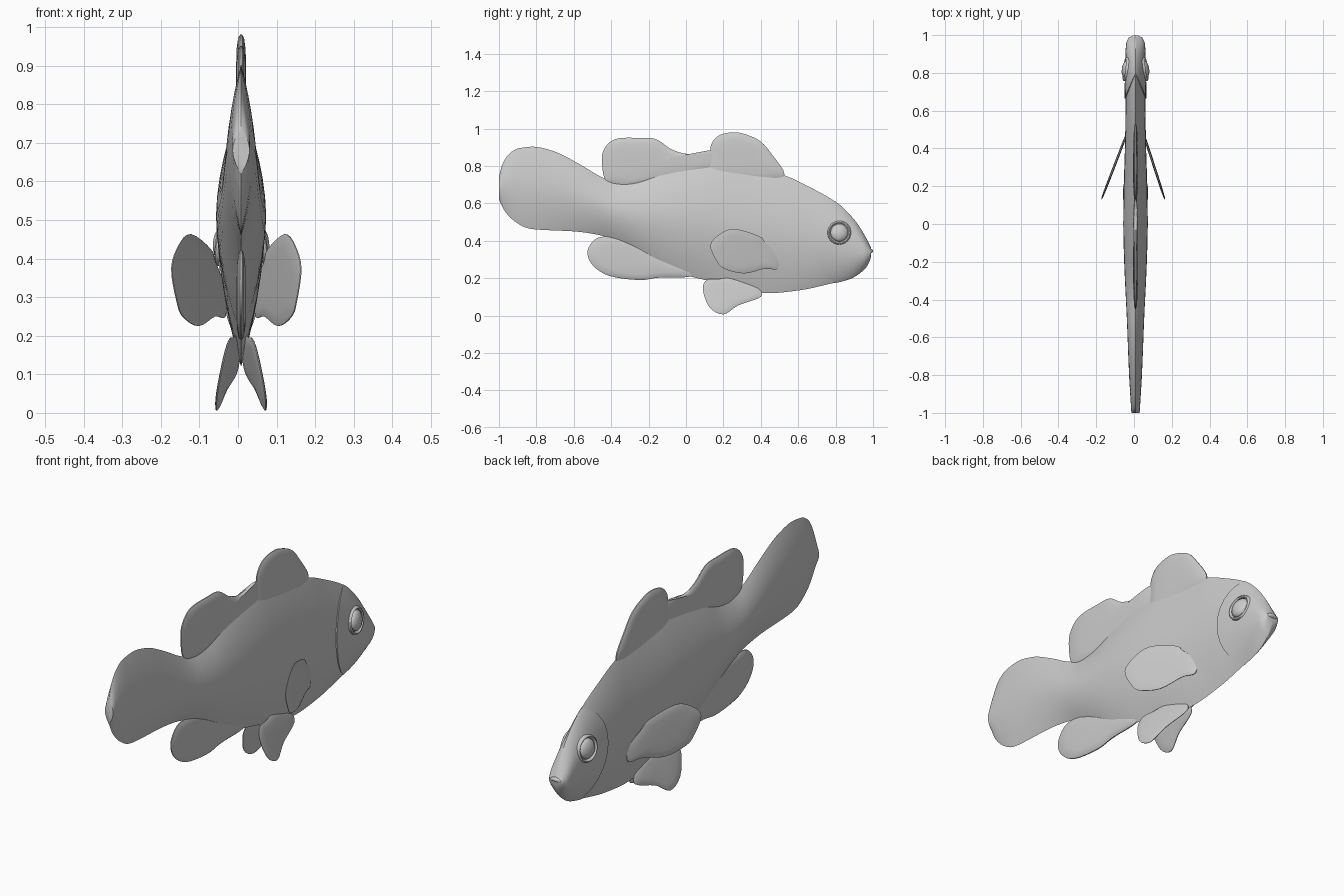
import bpy, bmesh, math
from mathutils import Vector

if "Cube" in bpy.data.objects:
    bpy.data.objects.remove(bpy.data.objects["Cube"])

grey = bpy.data.materials.new("grey")
grey.diffuse_color = (0.604, 0.604, 0.604, 1)
grey.use_nodes = True
grey.node_tree.nodes["Principled BSDF"].inputs["Base Color"].default_value = grey.diffuse_color
CX = 0.008   # the body sits slightly off the centre line

# Body profile tables along y: top edge, bottom edge, half width
TOP = [(-1, .74), (-.985, .80), (-.95, .86), (-.9, .893), (-.82, .903), (-.72, .883), (-.57, .81),
       (-.46, .745), (-.37, .712), (-.275, .722), (-.14, .773), (.02, .805), (.125, .812), (.34, .785),
       (.516, .752), (.66, .687), (.8, .607), (.9, .51), (.965, .41), (.99, .36)]
BOT = [(-1, .62), (-.97, .56), (-.917, .505), (-.85, .468), (-.8, .46), (-.6, .45), (-.46, .43),
       (-.355, .39), (-.25, .335), (-.14, .27), (.02, .21), (.125, .185), (.28, .14), (.446, .12),
       (.607, .135), (.77, .17), (.875, .197), (.955, .25), (.985, .30), (.99, .32)]
WID = [(-1, .022), (-.8, .034), (-.5, .046), (-.2, .06), (0, .065), (.2, .062), (.45, .055),
       (.8, .05), (.95, .045), (.99, .032)]


def curve(tab, y):
    """Smooth interpolation without overshoot."""
    y = min(max(y, tab[0][0]), tab[-1][0])
    i = 0
    while i < len(tab) - 2 and y > tab[i + 1][0]:
        i += 1

    def slope(k):
        return (tab[k + 1][1] - tab[k][1]) / (tab[k + 1][0] - tab[k][0])

    def tangent(k):
        if k == 0 or k == len(tab) - 1:
            return slope(min(k, len(tab) - 2))
        a, b = slope(k - 1), slope(k)
        return 2 * a * b / (a + b) if a * b > 0 else 0

    (y0, v0), (y1, v1) = tab[i], tab[i + 1]
    h = y1 - y0
    s = (y - y0) / h
    return ((2*s**3 - 3*s*s + 1) * v0 + (s**3 - 2*s*s + s) * h * tangent(i)
            + (3*s*s - 2*s**3) * v1 + (s**3 - s*s) * h * tangent(i + 1))


def half_width(y, t):
    p = 1.8 + 0.7 * max(0, (y - .5) / .5)
    return curve(WID, y) * max(0, 1 - abs(t) ** p)


def skin_point(y, theta, grow=0.0):
    t = math.cos(theta)
    a, b = curve(TOP, y), curve(BOT, y)
    z = (a + b) / 2 + t * ((a - b) / 2 + grow * .4)
    w = half_width(y, t) + grow * abs(math.sin(theta))
    return Vector((CX + math.copysign(w, math.sin(theta)), y, z))


def finish(name, bm, angle=40):
    bmesh.ops.remove_doubles(bm, verts=bm.verts, dist=1e-5)
    bmesh.ops.recalc_face_normals(bm, faces=bm.faces)
    me = bpy.data.meshes.new(name)
    bm.to_mesh(me)
    bm.free()
    me.materials.append(grey)
    ob = bpy.data.objects.new(name, me)
    bpy.context.collection.objects.link(ob)
    bpy.ops.object.select_all(action='DESELECT')
    ob.select_set(True)
    bpy.context.view_layer.objects.active = ob
    bpy.ops.object.shade_smooth_by_angle(angle=math.radians(angle))
    return ob


def loft(name, rings, angle=40):
    bm = bmesh.new()
    rows = [[bm.verts.new(p) for p in r] for r in rings]
    n = len(rows[0])
    for r, q in zip(rows, rows[1:]):
        for k in range(n):
            bm.faces.new((r[k], r[(k + 1) % n], q[(k + 1) % n], q[k]))
    bm.faces.new(rows[0])
    bm.faces.new(rows[-1])
    return finish(name, bm, angle)


# Body with tail
ANG = [2 * math.pi * (k + .001) / 36 for k in range(36)]
ys = [-.005 - .995 * math.cos(math.pi * i / 72) for i in range(73)]
loft("body", [[skin_point(y, a) for a in ANG] for y in ys], 50)

# Head with a raised gill cover edge curving round the cheek
rings = []
for i in range(-1, 25):
    u = max(i, 0) / 24
    grow = -.004 if i < 0 else .006 * (1 - u ** 6)
    ring = []
    for a in ANG:
        y0 = .665 + .13 * math.cos(a) ** 2
        ring.append(skin_point(y0 + (.99 - y0) * math.sin(u * math.pi / 2), a, grow))
    rings.append(ring)
loft("head", rings, 40)


def fin(name, outline, thick, place):
    """Thin lens-shaped blade from a smoothed (y, z) outline; place gives x."""
    pts = [Vector(p) for p in outline]
    n, loop = len(pts), []
    for i in range(n):
        a, b, c, d = (pts[(i + k) % n] for k in (-1, 0, 1, 2))
        for s in (0, .25, .5, .75):
            loop.append(.5 * (2*b + (c - a)*s + (2*a - 5*b + 4*c - d)*s*s + (3*b - a - 3*c + d)*s**3))
    mid = sum(loop, Vector((0, 0))) / len(loop)
    rings = []
    for side, scale, w in ((-1, .3, 1), (-1, .7, .9), (-1, .93, .6), (-1, 1, .2),
                           (1, 1, .2), (1, .93, .6), (1, .7, .9), (1, .3, 1)):
        ring = []
        for p in loop:
            q = mid + (p - mid) * scale
            ring.append(Vector((place(q.x, q.y) + side * thick * w, q.x, q.y)))
        rings.append(ring)
    return loft(name, rings, 45)


# Fins on the centre line
fin("front_dorsal_fin", [(.135, .74), (.13, .86), (.137, .92), (.18, .965), (.26, .98), (.33, .965),
    (.40, .93), (.457, .865), (.527, .755), (.45, .72), (.28, .72)], .013, lambda y, z: CX)
fin("rear_dorsal_fin", [(-.43, .725), (-.447, .79), (-.443, .88), (-.38, .943), (-.25, .95), (-.16, .943),
    (-.08, .89), (0, .865), (.08, .87), (.135, .88), (.15, .80), (.05, .76), (-.15, .72), (-.3, .69),
    (-.38, .70)], .013, lambda y, z: CX)
fin("anal_fin", [(-.40, .42), (-.48, .412), (-.527, .345), (-.5, .27), (-.41, .212), (-.25, .19),
    (-.14, .203), (.02, .208), (.02, .25), (-.14, .32), (-.28, .40)], .012, lambda y, z: CX)

# Paired fins, eyes
PECTORAL = [(.49, .32), (.425, .39), (.39, .425), (.26, .463), (.18, .435), (.13, .375), (.165, .29),
            (.205, .25), (.31, .225), (.42, .25), (.49, .25)]
PELVIC = [(.09, .14), (.11, .19), (.17, .195), (.27, .20), (.38, .15), (.4, .1), (.28, .055),
          (.2, .006), (.125, .045)]
for side, label in ((-1, "left"), (1, "right")):
    root, slope = (.045, .385) if side < 0 else (.056, .325)
    fin(label + "_pectoral_fin", PECTORAL, .007,
        lambda y, z: side * (root + (.46 - y) * slope))
    fin(label + "_pelvic_fin", PELVIC, .007,
        lambda y, z: CX + side * (.13 * (.4 - y) + .24 * (.2 - z) - .01))

    # Eyeball and rim: lathed profile of (radius, height) turned to face sideways
    ey, ez = .82, .443
    for part, prof in (("eyeball", [(.001, .020), (.02, .018), (.036, .012), (.046, .003), (.049, -.02)]),
                       ("eye_rim", [(.046, -.02), (.050, .004), (.056, .008), (.062, .004), (.066, -.02)])):
        rings = []
        for r, h in prof:
            ring = []
            for k in range(32):
                a = 2 * math.pi * k / 32
                dy, dz = r * math.cos(a), r * math.sin(a)
                ring.append(Vector((CX + side * (.052 + h - .12 * dy - .12 * dz), ey + dy, ez + dz)))
            rings.append(ring)
        loft(label + "_" + part, rings, 50)

# Lips
for name, y, z, r in (("upper_lip", .962, .345, .038), ("lower_lip", .957, .316, .032)):
    bm = bmesh.new()
    bmesh.ops.create_uvsphere(bm, u_segments=24, v_segments=12, radius=1)
    for v in bm.verts:
        v.co = Vector((CX + v.co.x * .042, y + v.co.y * r, z + v.co.z * .017 - .012 * v.co.x ** 2))
    finish(name, bm, 60)
